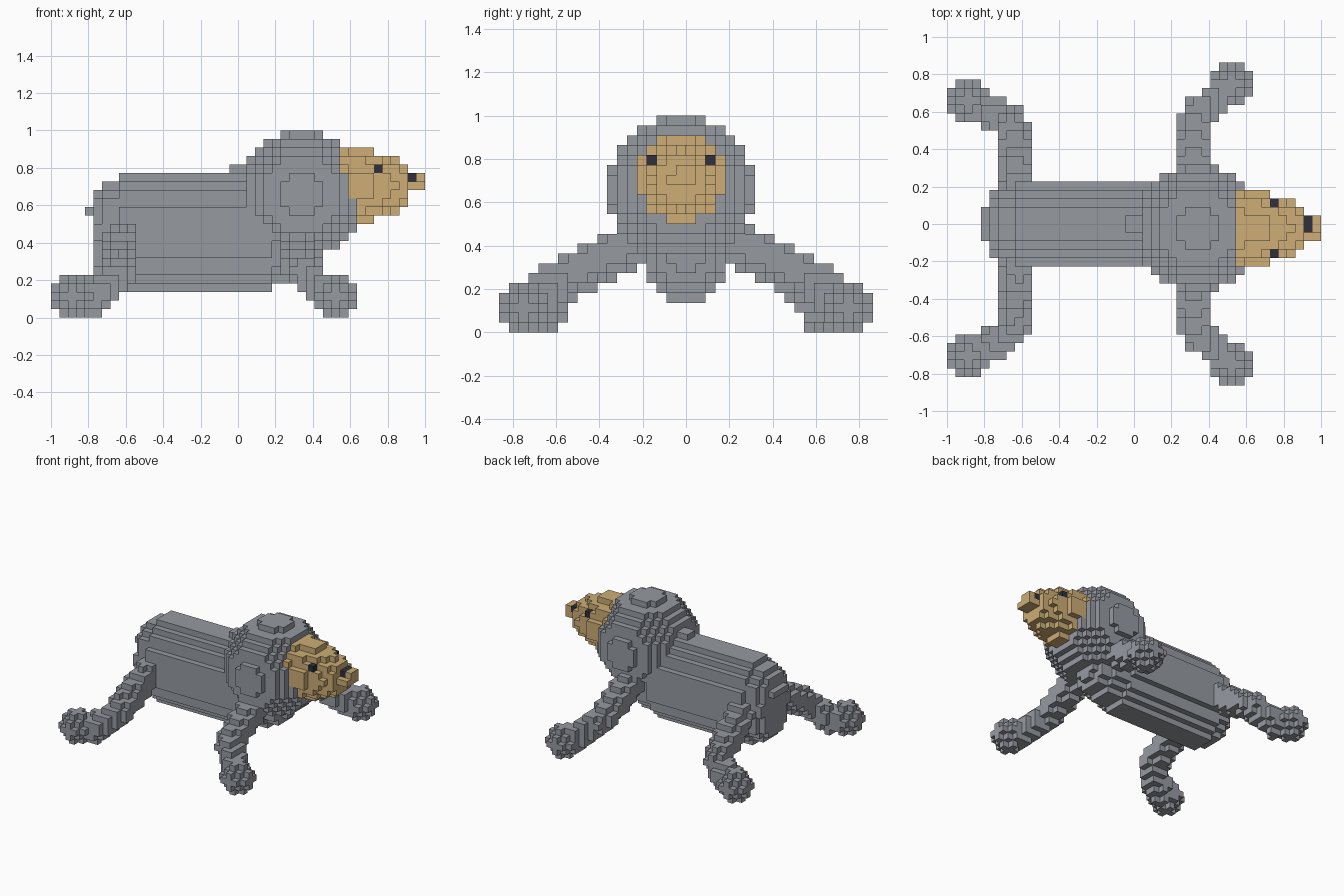
import bpy
import bmesh
from mathutils import Vector

if "Cube" in bpy.data.objects:
    bpy.data.objects.remove(bpy.data.objects["Cube"], do_unlink=True)

V = 2 / 44                      # cube size
ORIGIN = Vector((22, 19, 0))    # grid point that sits at the world origin
cells = {}                      # (i, j, k) -> (part name, material name)


def material(name, rgb):
    m = bpy.data.materials.new(name)
    m.use_nodes = True
    col = (*rgb, 1)
    m.diffuse_color = col
    m.node_tree.nodes["Principled BSDF"].inputs["Base Color"].default_value = col
    return m


MATS = {
    "grey": material("grey", (0.303, 0.325, 0.358)),
    "tan": material("tan", (0.61, 0.42, 0.183)),
    "dark": material("dark", (0.028, 0.03, 0.045)),
}


def fill(part, mat, lo, hi, inside=lambda p: True):
    """Put cubes wherever the centre of a grid cell passes the test."""
    for i in range(lo[0], hi[0]):
        for j in range(lo[1], hi[1]):
            for k in range(lo[2], hi[2]):
                if inside(Vector((i + .5, j + .5, k + .5))):
                    cells[i, j, k] = (part, mat)


def ellipsoid(part, mat, c, r, xmin=0, xmax=44):
    def inside(p):
        return sum(((p[a] - c[a]) / r[a]) ** 2 for a in range(3)) <= 1
    fill(part, mat, (xmin, 0, 0), (xmax, 38, 22), inside)


def limb(part, a, b, ra, rb):
    """Tapered round bar between two points."""
    a, b = Vector(a), Vector(b)
    d = b - a

    def inside(p):
        t = max(0, min(1, (p - a).dot(d) / d.length_squared))
        return (p - a - d * t).length <= ra + (rb - ra) * t
    fill(part, "grey", (0, 0, 0), (44, 38, 22), inside)


# Legs with round feet: hip, knee, ankle, foot
LEGS = {
    "rear_left_leg": ((8.6, 23, 9.6), (7.7, 30.8, 4.8), (4.7, 32.4, 2.2), (2.5, 33.5, 2.5)),
    "rear_right_leg": ((8.6, 15, 9.6), (7.7, 6.5, 4.8), (4.7, 4.6, 2.2), (2.5, 3.5, 2.5)),
    "front_left_leg": ((29, 23, 9.8), (29.2, 31.6, 5.8), (32.5, 34.5, 2.8), (33.5, 35.5, 2.5)),
    "front_right_leg": ((29, 15, 9.8), (29.2, 6.4, 5.8), (32.5, 3.5, 2.8), (33.5, 2.5, 2.5)),
}
for name, (hip, knee, ankle, foot) in LEGS.items():
    limb(name, hip, knee, 2.1, 1.9)
    limb(name, knee, ankle, 1.9, 2.0)
    ellipsoid(name.replace("leg", "foot"), "grey", foot, (2.3, 2.3, 2.3))

# Body: oval barrel with a blunt rump and a rounder chest
RUMP = (0.72, 0.9, 0.9)
CHEST = (0.55, 0.72, 0.72, 0.9, 0.9, 0.9)
for i in range(5, 32):
    s = 1
    if i - 5 < len(RUMP):
        s = RUMP[i - 5]
    elif 31 - i < len(CHEST):
        s = CHEST[31 - i]
    fill("body", "grey", (i, 14, 3), (i + 1, 24, 17),
         lambda p: ((p.y - 19) / 5) ** 2 + ((p.z - 10) / 7) ** 2 <= s * s)
fill("tail", "grey", (4, 17, 12), (5, 21, 13))
fill("neck", "grey", (21, 18, 16), (24, 20, 18))

# Mane ball, head and snout
ellipsoid("mane", "grey", (29.5, 18.5, 14.5), (7.5, 7.5, 7.5))
ellipsoid("head", "tan", (34, 18.5, 15.5), (8.9, 4.5, 4.5), 34, 42)
fill("snout", "tan", (42, 17, 15), (44, 20, 16))
fill("snout", "tan", (42, 18, 16), (44, 20, 17))

# Eyes and nose
for j in (15, 21):
    fill("eyes", "dark", (38, j, 17), (39, j + 1, 18))
fill("nose", "dark", (42, 18, 16), (43, 20, 17))


def build(part):
    """Mesh of the outer cube faces belonging to one part."""
    bm = bmesh.new()
    for cell, (owner, _) in cells.items():
        if owner != part:
            continue
        for axis in range(3):
            for side in (0, 1):
                near = list(cell)
                near[axis] += 2 * side - 1
                if tuple(near) in cells:
                    continue
                u, w = (axis + 1) % 3, (axis + 2) % 3
                corners = []
                for du, dw in ((0, 0), (1, 0), (1, 1), (0, 1)):
                    p = Vector(cell)
                    p[axis] += side
                    p[u] += du
                    p[w] += dw
                    corners.append(bm.verts.new((p - ORIGIN) * V))
                bm.faces.new(corners if side else corners[::-1])
    bmesh.ops.remove_doubles(bm, verts=bm.verts, dist=V / 100)
    me = bpy.data.meshes.new(part)
    bm.to_mesh(me)
    bm.free()
    return me


for part, mat in sorted(set(cells.values())):
    me = build(part)
    me.materials.append(MATS[mat])
    bpy.context.collection.objects.link(bpy.data.objects.new(part, me))
